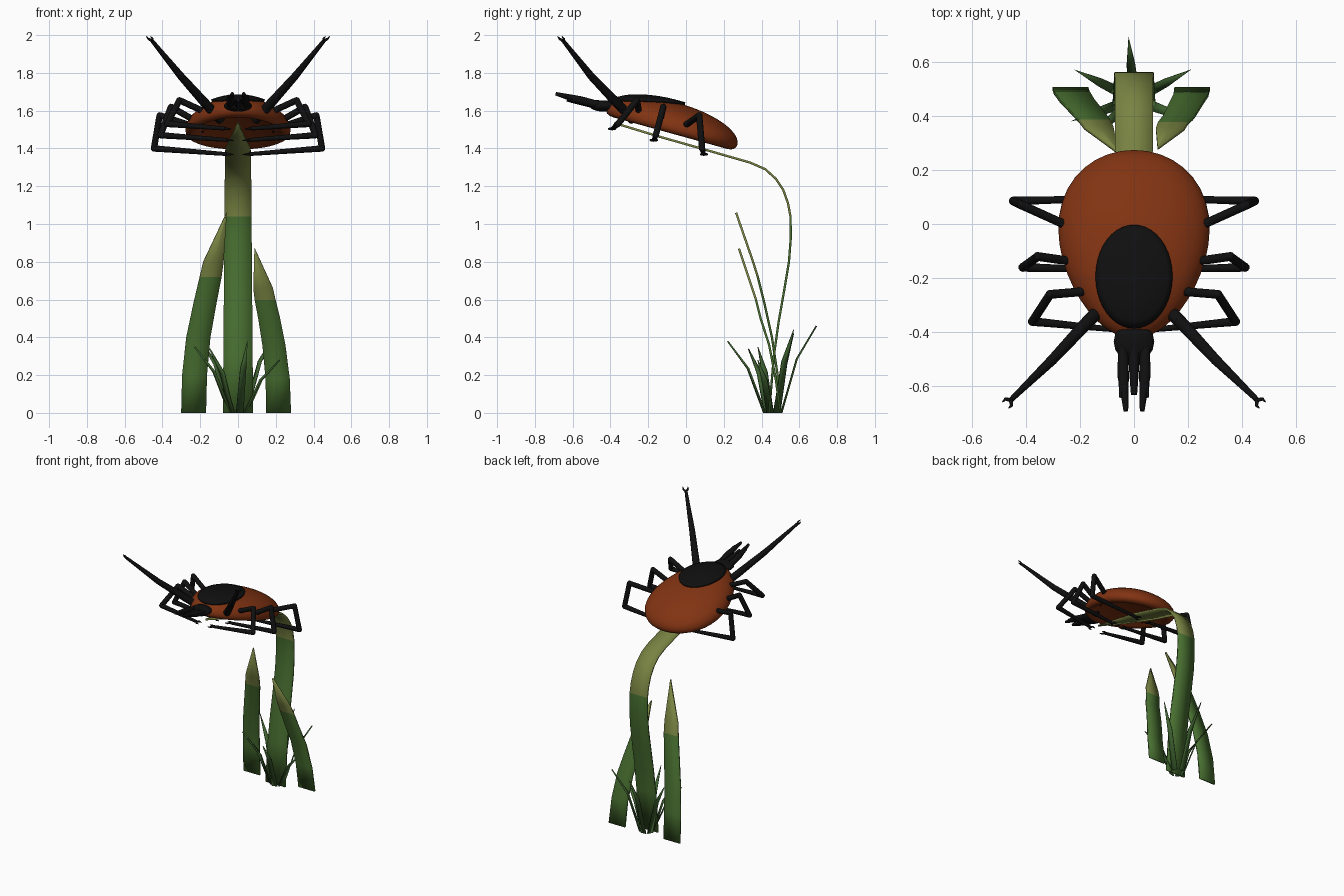
import bpy, bmesh, math
from mathutils import Vector, Matrix

if "Cube" in bpy.data.objects:
    bpy.data.objects.remove(bpy.data.objects["Cube"], do_unlink=True)


def make_material(name, colour):
    material = bpy.data.materials.new(name)
    material.use_nodes = True
    rgba = (*colour, 1)
    material.diffuse_color = rgba
    material.node_tree.nodes["Principled BSDF"].inputs["Base Color"].default_value = rgba
    return material


rust = make_material("rust brown", (0.22, 0.033, 0.006))
black = make_material("shell black", (0.005, 0.005, 0.005))
green = make_material("grass green", (0.065, 0.16, 0.03))
olive = make_material("dry olive", (0.19, 0.23, 0.055))
dark_green = make_material("tuft green", (0.05, 0.125, 0.03))


def finish(name, bm, *materials, sharp_angle=50):
    """Turn a bmesh into a smooth-shaded object with sharp edges kept."""
    bmesh.ops.recalc_face_normals(bm, faces=bm.faces)
    mesh = bpy.data.meshes.new(name)
    bm.to_mesh(mesh)
    bm.free()
    for material in materials:
        mesh.materials.append(material)
    mesh.shade_smooth()
    mesh.set_sharp_from_angle(angle=math.radians(sharp_angle))
    obj = bpy.data.objects.new(name, mesh)
    bpy.context.scene.collection.objects.link(obj)
    return obj


def solidify(obj, thickness, offset=0):
    modifier = obj.modifiers.new("thickness", "SOLIDIFY")
    modifier.thickness = thickness
    modifier.offset = offset


def add_limb(bm, points, radii):
    """Tapered segments with rounded joints."""
    points = [Vector(p) for p in points]
    for a, b, ra, rb in zip(points, points[1:], radii, radii[1:]):
        turn = (b - a).to_track_quat("Z", "Y").to_matrix().to_4x4()
        bmesh.ops.create_cone(bm, cap_ends=True, segments=10, radius1=ra, radius2=rb,
                              depth=(b - a).length,
                              matrix=Matrix.Translation((a + b) / 2) @ turn)
    for p, r in zip(points[1:-1], radii[1:-1]):
        bmesh.ops.create_uvsphere(bm, u_segments=10, v_segments=6, radius=r,
                                  matrix=Matrix.Translation(p))


# Body: egg-shaped dome with a lip and a hollow belly
HALF_WIDTH, HALF_LENGTH, DOME = 0.275, 0.36, 0.13
body_frame = Matrix.Translation((0, -0.075, 1.515)) @ Matrix.Rotation(math.radians(-15.5), 4, "X")


def egg(y):
    return HALF_WIDTH * (1 + 0.18 * y)


bm = bmesh.new()
bmesh.ops.create_uvsphere(bm, u_segments=40, v_segments=24, radius=1)
for v in bm.verts:
    x, y, z = v.co
    if z >= 0:
        height = DOME * z
    else:
        lip = math.sin(min(1, -z * 2) * math.pi / 2)
        height = -0.035 * lip + 0.12 * max(0, -z - 0.5)
    v.co = body_frame @ Vector((x * egg(y), y * HALF_LENGTH, height))
finish("body", bm, rust)

# Back shield: oval plate that follows the dome
bm = bmesh.new()
bmesh.ops.create_circle(bm, cap_ends=True, segments=40, radius=1)
bmesh.ops.delete(bm, geom=bm.faces[:], context="FACES_ONLY")
rim = sorted(bm.verts, key=lambda v: math.atan2(v.co.y, v.co.x))
rings = [rim]
for k in range(7, 0, -1):
    rings.append([bm.verts.new(v.co * k / 8) for v in rim])
for outer, inner in zip(rings, rings[1:]):
    for i in range(len(rim)):
        bm.faces.new((outer[i - 1], outer[i], inner[i], inner[i - 1]))
bm.faces.new(rings[-1])
for e in [e for e in bm.edges if not e.link_faces]:
    bm.edges.remove(e)
for v in bm.verts:
    px, py = v.co.x * 0.14, v.co.y * 0.185 - 0.15
    y = py / HALF_LENGTH
    x = px / egg(y)
    height = DOME * math.sqrt(max(0, 1 - x * x - y * y)) + 0.007
    v.co = body_frame @ Vector((px, py, height))
solidify(finish("back_shield", bm, black), 0.014)

# Head with a snout between two feelers
bm = bmesh.new()
bmesh.ops.create_uvsphere(bm, u_segments=16, v_segments=10, radius=1)
for v in bm.verts:
    v.co = Vector((v.co.x * 0.075, v.co.y * 0.075 - 0.435, v.co.z * 0.03 + 1.625))
add_limb(bm, [(0, -0.46, 1.63), (0, -0.63, 1.66)], [0.025, 0.012])
for side in (-1, 1):
    add_limb(bm, [(side * 0.04, -0.46, 1.63), (side * 0.04, -0.56, 1.655),
                  (side * 0.03, -0.69, 1.69)], [0.02, 0.022, 0.009])
    add_limb(bm, [(side * 0.04, -0.58, 1.66), (side * 0.05, -0.64, 1.68)], [0.018, 0.005])
finish("head", bm, black)

# Legs: raised front pair, then three bent pairs, each ending in two claws
STEM = 0.017
legs = {
    "raised_leg": ([(0.09, -0.28, 1.55), (0.17, -0.36, 1.635), (0.3, -0.5, 1.78),
                    (0.455, -0.65, 1.97)], [0.025, 0.025, 0.02, 0.01]),
    "front_leg": ([(0.12, -0.24, 1.57), (0.19, -0.25, 1.6), (0.31, -0.26, 1.655),
                   (0.375, -0.36, 1.53), (0.07, -0.39, 1.505)], [STEM] * 4 + [0.01]),
    "middle_leg": ([(0.18, -0.13, 1.53), (0.25, -0.135, 1.56), (0.355, -0.12, 1.62),
                    (0.41, -0.16, 1.47), (0.06, -0.17, 1.445)], [STEM] * 4 + [0.01]),
    "rear_leg": ([(0.18, -0.01, 1.5), (0.26, 0.0, 1.525), (0.415, 0.07, 1.575),
                  (0.445, 0.085, 1.4), (0.06, 0.095, 1.37)], [STEM] * 4 + [0.01]),
}
for side, label in ((1, "left"), (-1, "right")):
    for name, (points, radii) in legs.items():
        path = [Vector((side * x, y, z)) for x, y, z in points]
        bm = bmesh.new()
        add_limb(bm, path, radii)
        tip = path[-1]
        along = (tip - path[-2]).normalized()
        across = along.cross(Vector((0, 0, 1))).normalized()
        for way in (-1, 1):
            bend = tip + along * 0.015 + across * way * 0.016
            add_limb(bm, [tip, bend, bend + along * 0.02], [0.008, 0.006, 0.002])
        finish(label + "_" + name, bm, black)


def blade(name, rows, change_height=None, thickness=0.012):
    """Grass strip from (x, y, z, half width) rows, dry above a given height."""
    bm = bmesh.new()
    strip = [[bm.verts.new((x + s * w, y, z)) for s in (-1, 0, 1)] for x, y, z, w in rows]
    for low, high in zip(strip, strip[1:]):
        for i in (0, 1):
            face = bm.faces.new((low[i], low[i + 1], high[i + 1], high[i]))
            if change_height and face.calc_center_median().z > change_height:
                face.material_index = 1
    solidify(finish(name, bm, green, olive), thickness)


# Tall bent blade that carries the body
bend = [(0.44, 0), (0.465, 0.3), (0.49, 0.48), (0.52, 0.65), (0.545, 0.8), (0.555, 0.93),
        (0.553, 1.04), (0.54, 1.11), (0.515, 1.18), (0.475, 1.24), (0.42, 1.29),
        (0.34, 1.325), (0.2, 1.365), (0.08, 1.4), (-0.15, 1.465), (-0.38, 1.535)]
blade("bent_blade", [(0, y, z, min(0.08 - 0.008 * z, 0.002 + 0.14 * (y + 0.38)))
                     for y, z in bend], 1.04)

# Two shorter side blades
blade("right_blade", [(-0.235, 0.5, 0, 0.066), (-0.23, 0.485, 0.2, 0.066),
                      (-0.21, 0.455, 0.4, 0.064), (-0.175, 0.415, 0.58, 0.061),
                      (-0.145, 0.38, 0.72, 0.058), (-0.13, 0.355, 0.8, 0.054),
                      (-0.06, 0.265, 1.06, 0.001)], 0.72)
blade("left_blade", [(0.215, 0.5, 0, 0.066), (0.21, 0.475, 0.18, 0.064),
                     (0.19, 0.44, 0.36, 0.061), (0.165, 0.395, 0.5, 0.058),
                     (0.143, 0.37, 0.6, 0.055), (0.133, 0.35, 0.66, 0.052),
                     (0.088, 0.28, 0.87, 0.001)], 0.6)

# Tuft of small pointed blades around the stem
tips = [(0.21, 0.57, 0.44), (0.22, 0.38, 0.28), (-0.22, 0.57, 0.42), (-0.23, 0.38, 0.35),
        (0.05, 0.22, 0.38), (-0.15, 0.33, 0.34), (-0.02, 0.69, 0.46)]
bm = bmesh.new()
root = Vector((0, 0.46, 0))
for tip in tips:
    tip = Vector(tip)
    out = Vector((tip.x, tip.y - root.y, 0))
    across = Vector((-out.y, out.x, 0)).normalized()
    base = root + out.normalized() * 0.045
    middle = root + out * 0.55 + Vector((0, 0, tip.z * 0.62))
    low = [bm.verts.new(base + across * s * 0.02) for s in (-1, 1)]
    mid = [bm.verts.new(middle + across * s * 0.016) for s in (-1, 1)]
    bm.faces.new((low[0], low[1], mid[1], mid[0]))
    bm.faces.new((mid[0], mid[1], bm.verts.new(tip)))
solidify(finish("grass_tuft", bm, dark_green), 0.008)
